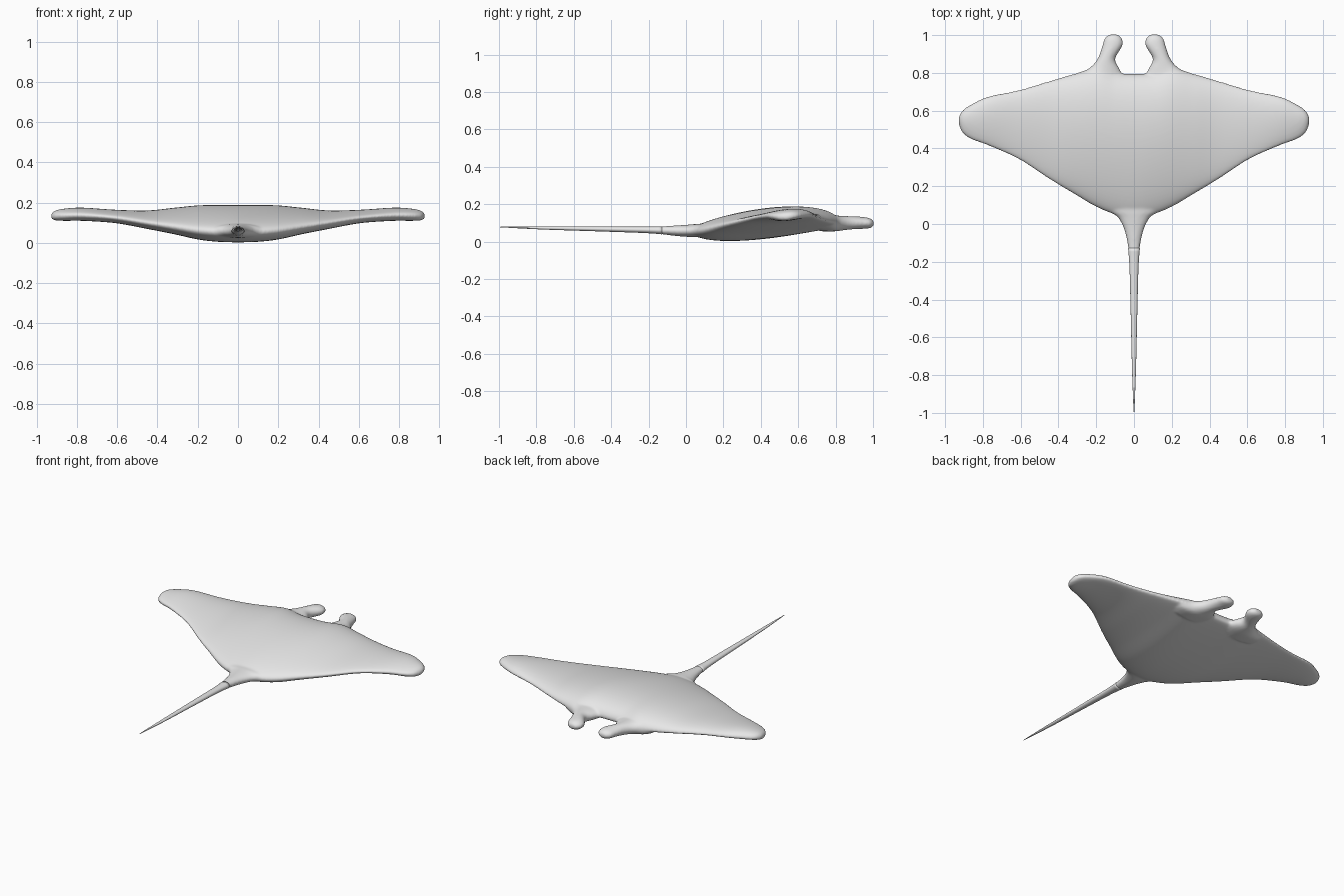
import bpy, bmesh, math
from mathutils import Vector

cube = bpy.data.objects.get("Cube")
if cube:
    bpy.data.objects.remove(cube, do_unlink=True)

skin = bpy.data.materials.new("pale grey skin")
skin.use_nodes = True
skin.diffuse_color = (0.8, 0.8, 0.8, 1)
skin.node_tree.nodes["Principled BSDF"].inputs["Base Color"].default_value = skin.diffuse_color


def spline(rows, steps):
    """Smooth curve through the rows, any number of columns."""
    out = []
    for i in range(len(rows) - 1):
        p = [Vector(rows[min(max(i + k, 0), len(rows) - 1)]) for k in (-1, 0, 1, 2)]
        for s in range(steps):
            t = s / steps
            out.append(p[1] + 0.5 * t * (p[2] - p[0]
                       + t * (2 * p[0] - 5 * p[1] + 4 * p[2] - p[3]
                       + t * (3 * p[1] - p[0] - 3 * p[2] + p[3]))))
    return out + [Vector(rows[-1])]


def loft(bm, rings):
    """Closed skin over a row of rings, capped at both ends."""
    loops = [[bm.verts.new(p) for p in ring] for ring in rings]
    n = len(loops[0])
    faces = [bm.faces.new((a[i], a[(i + 1) % n], b[(i + 1) % n], b[i]))
             for a, b in zip(loops, loops[1:]) for i in range(n)]
    faces += [bm.faces.new(loops[0]), bm.faces.new(loops[-1])]
    bmesh.ops.recalc_face_normals(bm, faces=faces)


def wing_ring(station, n=64):
    x, back, front, z_back, z_front, up, down = station
    ring = []
    for k in range(n):
        c, s = math.cos(math.tau * k / n), math.sin(math.tau * k / n)
        t = (1 + c) / 2
        bulge = up * (0.85 + 0.25 * c) if s > 0 else down * (0.9 - 0.3 * c)
        ring.append((x, back + (front - back) * t,
                     z_back + (z_front - z_back) * t + bulge * s))
    return ring


def oval_ring(row, side=1, n=24):
    y, x, width, z, height = row
    return [(side * x + width * math.cos(math.tau * k / n), y,
             z + height * math.sin(math.tau * k / n)) for k in range(n)]


def make_object(bm, name):
    mesh = bpy.data.meshes.new(name)
    bm.to_mesh(mesh)
    bm.free()
    mesh.materials.append(skin)
    mesh.shade_smooth()
    obj = bpy.data.objects.new(name, mesh)
    bpy.context.collection.objects.link(obj)
    return obj


# Wing stations: x, trailing y, leading y, trailing z, leading z, rise, drop
half = [
    (0, 0.03, 0.795, 0.055, 0.095, 0.12, 0.068),
    (0.1, 0.05, 0.8, 0.056, 0.095, 0.12, 0.066),
    (0.2, 0.09, 0.825, 0.062, 0.095, 0.116, 0.058),
    (0.32, 0.16, 0.795, 0.08, 0.1, 0.092, 0.045),
    (0.45, 0.238, 0.757, 0.1, 0.11, 0.062, 0.036),
    (0.61, 0.342, 0.71, 0.125, 0.125, 0.045, 0.028),
    (0.77, 0.414, 0.676, 0.138, 0.138, 0.042, 0.03),
    (0.86, 0.448, 0.635, 0.138, 0.138, 0.037, 0.03),
    (0.91, 0.485, 0.6, 0.135, 0.135, 0.028, 0.024),
    (0.93, 0.54, 0.56, 0.132, 0.132, 0.01, 0.01),
]
span = [(-r[0],) + r[1:] for r in reversed(half[1:])] + half

# Head fin rows: y, x, half width, z, half height
fin = [
    (0.72, 0.19, 0.13, 0.1, 0.045),
    (0.785, 0.185, 0.125, 0.098, 0.044),
    (0.825, 0.158, 0.08, 0.098, 0.04),
    (0.875, 0.146, 0.047, 0.1, 0.036),
    (0.945, 0.114, 0.054, 0.1, 0.032),
    (0.985, 0.11, 0.045, 0.098, 0.026),
    (1.004, 0.108, 0.02, 0.097, 0.012),
]

# Tail rows in the same layout, flaring into the body
tail = spline([
    (0.15, 0, 0.17, 0.062, 0.03),
    (0.07, 0, 0.13, 0.06, 0.035),
    (0.03, 0, 0.082, 0.058, 0.034),
    (-0.055, 0, 0.045, 0.058, 0.028),
    (-0.19, 0, 0.026, 0.062, 0.018),
    (-0.45, 0, 0.018, 0.067, 0.013),
    (-0.75, 0, 0.011, 0.072, 0.008),
    (-0.95, 0, 0.004, 0.077, 0.003),
    (-1.0, 0, 0.001, 0.078, 0.001),
], 8)

# Body: wings, head fins and tail root fused into one smooth skin
bm = bmesh.new()
loft(bm, [wing_ring(s) for s in spline(span, 8)])
for side in (-1, 1):
    loft(bm, [oval_ring(r, side) for r in spline(fin, 6)])
loft(bm, [oval_ring(r) for r in tail[:35]])
body = make_object(bm, "body")
fuse = body.modifiers.new("fuse", 'REMESH')
fuse.mode = 'VOXEL'
fuse.voxel_size = 0.007
fuse.use_smooth_shade = True
soften = body.modifiers.new("soften", 'SMOOTH')
soften.factor = 0.5
soften.iterations = 12

# Tail whip continuing from the root to a fine point
bm = bmesh.new()
loft(bm, [oval_ring(r) for r in tail[29:]])
make_object(bm, "tail")
